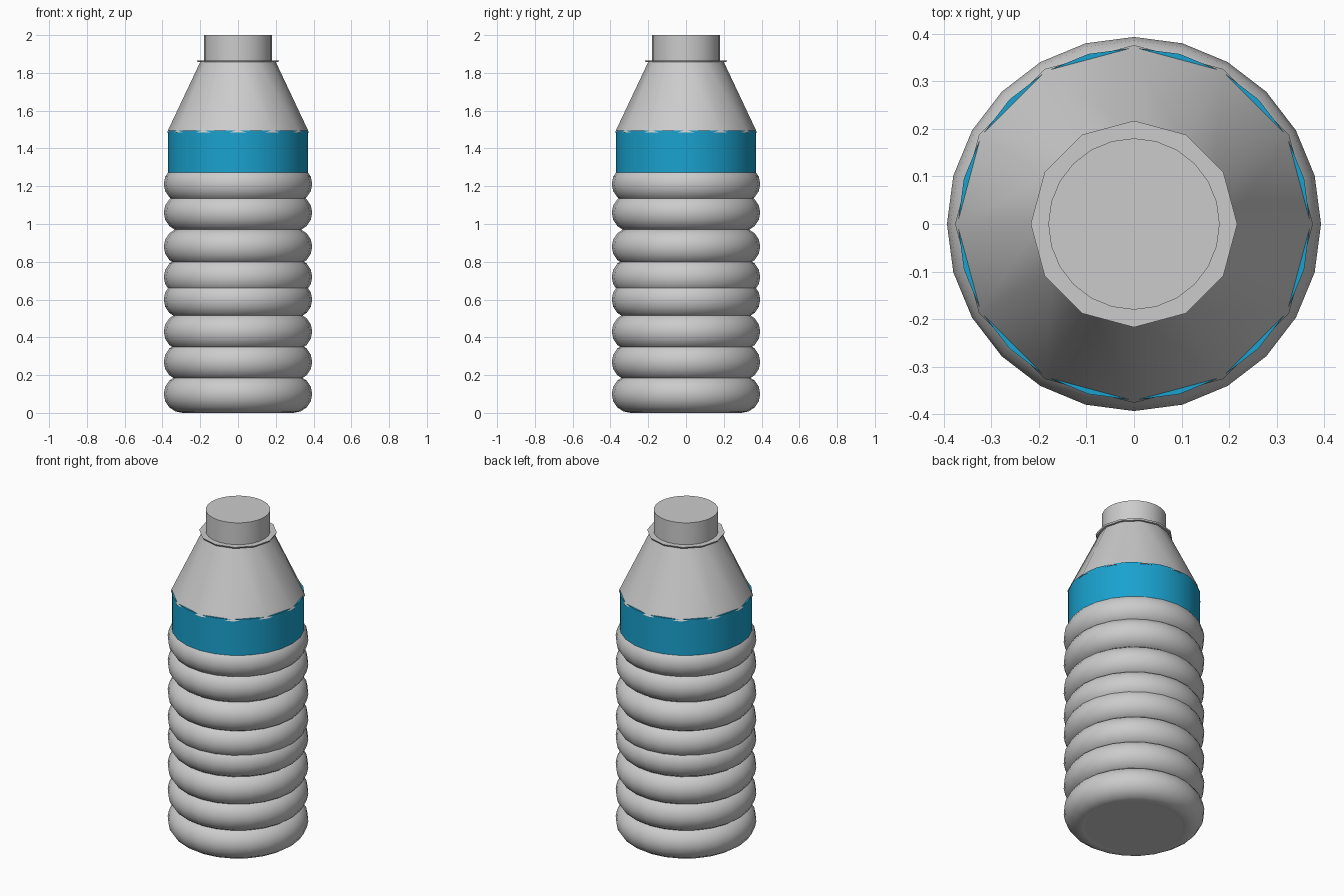
import bpy
from math import radians

if "Cube" in bpy.data.objects:
    bpy.data.objects.remove(bpy.data.objects["Cube"])


def finish(name, color=None):
    ob = bpy.context.object
    ob.name = name
    bpy.ops.object.shade_smooth_by_angle(angle=radians(40))
    if color:
        mat = bpy.data.materials.new(name + "_paint")
        mat.diffuse_color = color
        mat.use_nodes = True
        mat.node_tree.nodes["Principled BSDF"].inputs["Base Color"].default_value = mat.diffuse_color
        ob.data.materials.append(mat)
    return ob


def frustum(name, sides, r_low, r_high, z_low, z_high, color=None):
    bpy.ops.mesh.primitive_cone_add(
        vertices=sides, radius1=r_low, radius2=r_high,
        depth=z_high - z_low, location=(0, 0, (z_low + z_high) / 2))
    return finish(name, color)


# Stacked rounded ribs of the bottle body
for i, z in enumerate([0.10, 0.27, 0.43, 0.60, 0.72, 0.88, 1.06, 1.212]):
    bpy.ops.mesh.primitive_torus_add(
        major_segments=24, minor_segments=16,
        major_radius=0.293, minor_radius=0.10, location=(0, 0, z))
    finish(f"body_rib_{i + 1}")

# Inner core closing the base
frustum("body_core", 24, 0.30, 0.30, 0.003, 1.25)

# Blue label band
frustum("label_band", 24, 0.37, 0.37, 1.21, 1.495, (0.01, 0.36, 0.62, 1))

# Twelve-sided shoulder and thin neck flange
frustum("shoulder", 12, 0.376, 0.198, 1.485, 1.862)
frustum("neck_flange", 12, 0.213, 0.217, 1.857, 1.866)

# Cap
frustum("cap", 24, 0.18, 0.18, 1.86, 2.0)
